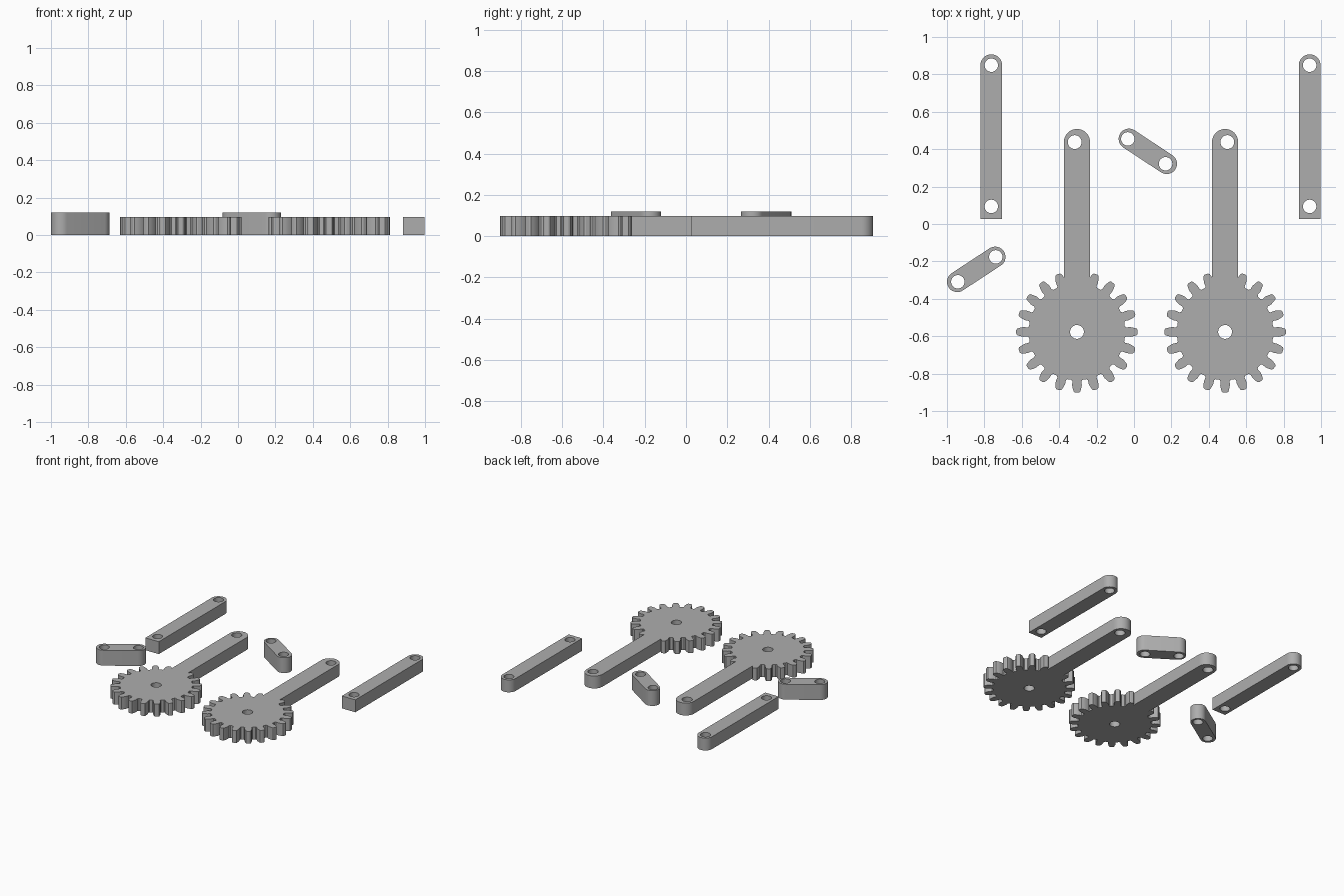
import bpy, bmesh, math
from mathutils import Vector

if "Cube" in bpy.data.objects:
    bpy.data.objects.remove(bpy.data.objects["Cube"])

grey = bpy.data.materials.new("plain grey")
grey.diffuse_color = (0.42, 0.42, 0.42, 1)
grey.use_nodes = True
grey.node_tree.nodes["Principled BSDF"].inputs["Base Color"].default_value = grey.diffuse_color


def arc(cx, cy, r, start, end, steps):
    """Points along an arc, angles in degrees."""
    return [(cx + r * math.cos(math.radians(start + (end - start) * i / steps)),
             cy + r * math.sin(math.radians(start + (end - start) * i / steps)))
            for i in range(steps + 1)]


def plate(name, outline, holes, height, offset=(0, 0)):
    """Extrude an outline with round through-holes given as (x, y, radius)."""
    bm = bmesh.new()
    loops = [outline] + [arc(x, y, r, 0, 360, 32)[:-1] for x, y, r in holes]
    for loop in loops:
        vs = [bm.verts.new((x + offset[0], y + offset[1], 0)) for x, y in loop]
        for a, b in zip(vs, vs[1:] + vs[:1]):
            bm.edges.new((a, b))
    bmesh.ops.triangle_fill(bm, edges=bm.edges[:], use_beauty=True)
    top = bmesh.ops.extrude_face_region(bm, geom=bm.faces[:], use_keep_orig=True)
    bmesh.ops.translate(bm, vec=(0, 0, height),
                        verts=[g for g in top["geom"] if isinstance(g, bmesh.types.BMVert)])
    bmesh.ops.recalc_face_normals(bm, faces=bm.faces[:])
    mesh = bpy.data.meshes.new(name)
    bm.to_mesh(mesh)
    bm.free()
    mesh.materials.append(grey)
    obj = bpy.data.objects.new(name, mesh)
    bpy.context.collection.objects.link(obj)
    bpy.ops.object.select_all(action='DESELECT')
    obj.select_set(True)
    bpy.context.view_layer.objects.active = obj
    bpy.ops.object.shade_smooth_by_angle(angle=math.radians(25))


# Gear with a lever arm replacing its top tooth, drawn clockwise around the gear centre
TOOTH = [(0.030, 0.256), (0.024, 0.264), (0.026, 0.285), (0.022, 0.305),
         (0.017, 0.320), (0.009, 0.325)]
ARM = 0.07
gear_outline = [(ARM, 0.291)]
for i in range(1, 20):
    t = math.radians(90 - 18 * i)
    out, side = Vector((math.cos(t), math.sin(t))), Vector((math.sin(t), -math.cos(t)))
    profile = [(-w, r) for w, r in TOOTH] + [(w, r) for w, r in reversed(TOOTH)]
    for w, r in profile:
        p = out * r + side * w
        if not (p.y > 0 and abs(p.x) < ARM + 0.002):
            gear_outline.append((p.x, p.y))
gear_outline.append((-ARM, 0.291))
gear_outline += arc(0, 1.015, ARM, 180, 0, 24)

for name, x, shift in (("left_gear_arm", -0.305, -0.012), ("right_gear_arm", 0.487, 0.012)):
    plate(name, gear_outline, [(0, 0, 0.037), (shift, 1.015, 0.037)], 0.097, (x, -0.577))

# Long bars: square at the front end, round at the back end
bar = [(-0.058, 0.027), (0.058, 0.027)] + arc(0, 0.849, 0.058, 0, 180, 24)
for name, x in (("left_bar", -0.763), ("right_bar", 0.939)):
    plate(name, bar, [(0, 0.849, 0.036), (0, 0.094, 0.036)], 0.097, (x, 0))


# Short links: rounded at both ends, slightly thicker
def link(name, a, b, shift):
    ang = math.degrees(math.atan2(b[1] - a[1], b[0] - a[0]))
    outline = (arc(*b, 0.055, ang - 90, ang + 90, 20)
               + arc(*a, 0.055, ang + 90, ang + 270, 20))
    plate(name, outline, [(x + shift, y, 0.036) for x, y in (a, b)], 0.12)


link("left_link", (-0.945, -0.309), (-0.742, -0.176), 0.003)
link("middle_link", (-0.027, 0.455), (0.175, 0.322), -0.006)
